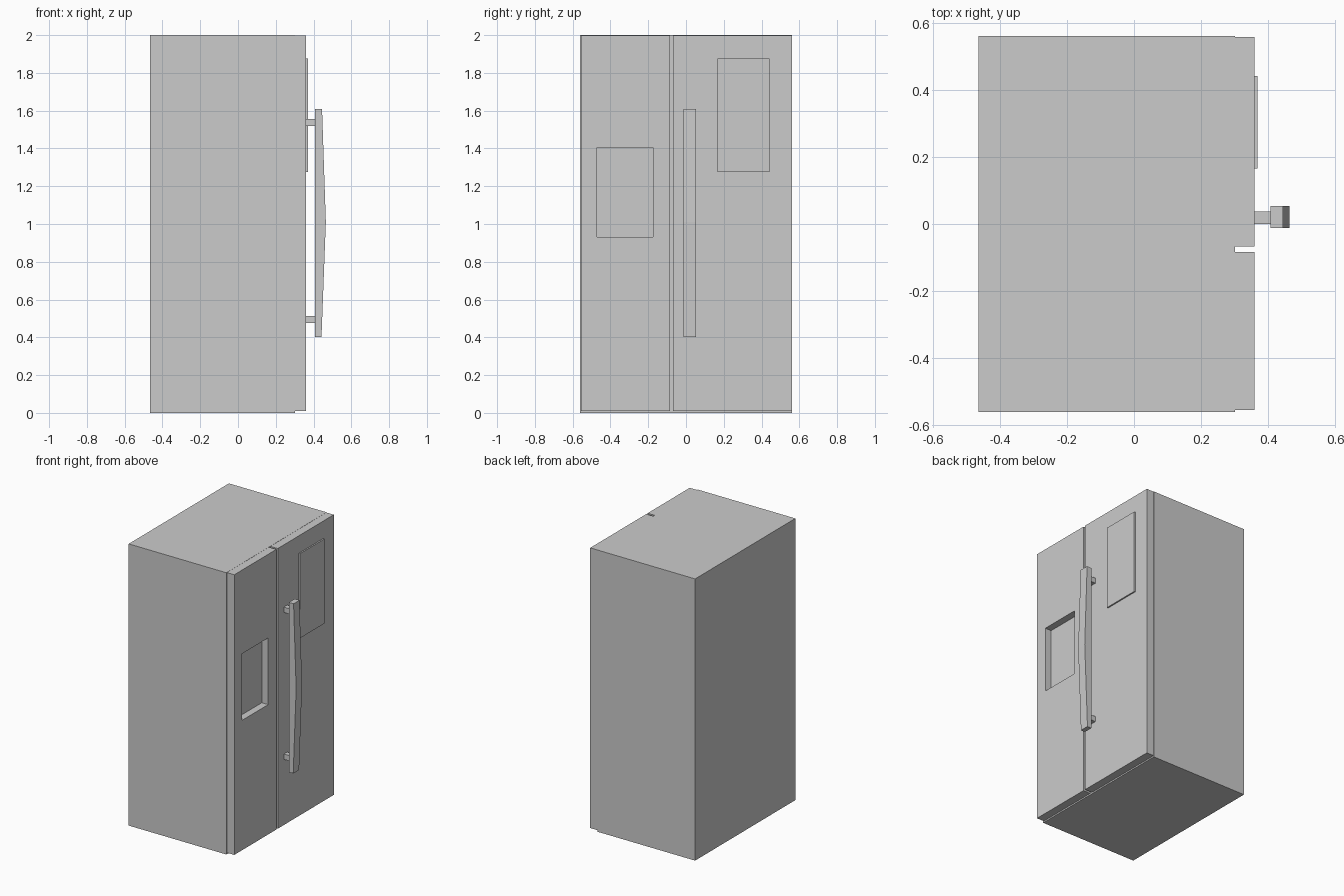
import bpy
import bmesh

if "Cube" in bpy.data.objects:
    bpy.data.objects.remove(bpy.data.objects["Cube"])


def prism(name, profile, y0, y1):
    """Extrude an (x, z) profile from y0 to y1."""
    bm = bmesh.new()
    face = bm.faces.new([bm.verts.new((x, y0, z)) for x, z in profile])
    ext = bmesh.ops.extrude_face_region(bm, geom=[face])
    verts = [g for g in ext["geom"] if isinstance(g, bmesh.types.BMVert)]
    bmesh.ops.translate(bm, verts=verts, vec=(0, y1 - y0, 0))
    bmesh.ops.recalc_face_normals(bm, faces=bm.faces)
    mesh = bpy.data.meshes.new(name)
    bm.to_mesh(mesh)
    bm.free()
    obj = bpy.data.objects.new(name, mesh)
    bpy.context.collection.objects.link(obj)
    return obj


def box(name, x, y, z):
    return prism(name, [(x[0], z[0]), (x[1], z[0]), (x[1], z[1]), (x[0], z[1])], *y)


# Cabinet
box("cabinet", (-0.465, 0.302), (-0.562, 0.562), (0, 2))

# Doors with a narrow gap between them
door_x, door_z = (0.302, 0.36), (0.01, 1.999)
freezer = box("freezer_door", door_x, (-0.556, -0.084), door_z)
box("fridge_door", door_x, (-0.068, 0.56), door_z)

# Dispenser recess cut into the freezer door
cutter = box("recess_cutter", (0.31, 0.42), (-0.472, -0.176), (0.932, 1.405))
cutter.hide_render = True
cutter.hide_viewport = True
cutter.display_type = 'WIRE'
cut = freezer.modifiers.new("recess", 'BOOLEAN')
cut.operation = 'DIFFERENCE'
cut.solver = 'EXACT'
cut.object = cutter

# Raised panel on the fridge door
box("door_panel", (0.355, 0.37), (0.166, 0.442), (1.275, 1.875))

# Bowed handle and its two mounts
prism("door_handle", [(0.408, 0.402), (0.442, 0.402), (0.465, 1.01),
                      (0.445, 1.608), (0.408, 1.608)], -0.012, 0.054)
for label, z in (("lower", 0.495), ("upper", 1.538)):
    box(label + "_handle_mount", (0.355, 0.412), (0.0, 0.038), (z - 0.019, z + 0.019))
